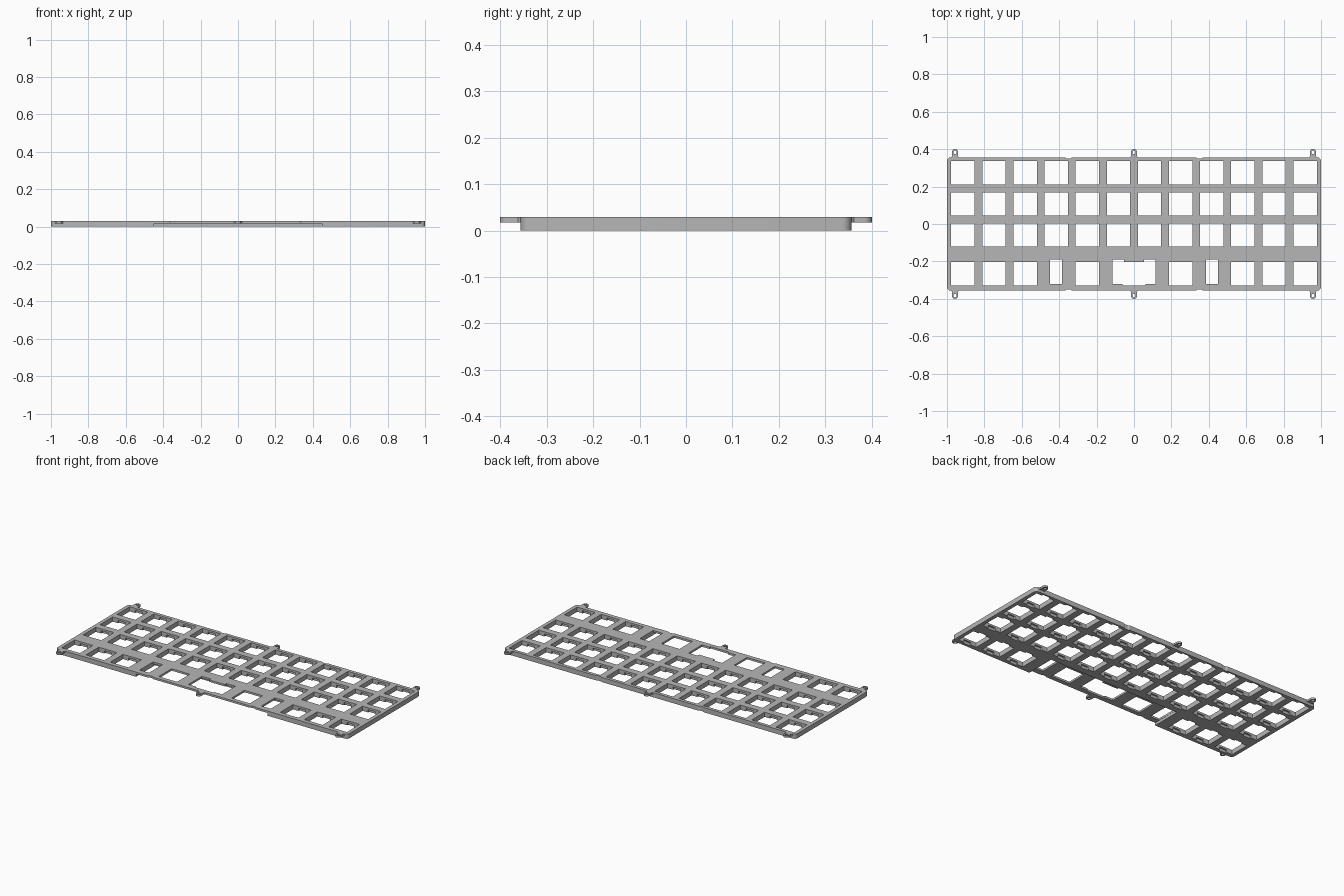
import bpy
import bmesh
import math

HALF_X, HALF_Y, TOP, LIP = 1.0, 0.356, 0.029, 0.017
PITCH, KEY = 0.1663, 0.125
ROWS = [0.273, 0.107, -0.059, -0.267]
COLUMNS = [(i - 5.5) * PITCH for i in range(12)]
STAB_COLUMNS = (3, 5, 6, 8)

cube = bpy.data.objects.get("Cube")
if cube:
    bpy.data.objects.remove(cube, do_unlink=True)

grey = bpy.data.materials.new("plate grey")
grey.use_nodes = True
grey.diffuse_color = (0.47, 0.47, 0.47, 1)
grey.node_tree.nodes["Principled BSDF"].inputs["Base Color"].default_value = grey.diffuse_color


def arc(cx, cy, r, start, end, steps):
    angles = [math.radians(start + (end - start) * i / steps) for i in range(steps + 1)]
    return [(cx + r * math.cos(a), cy + r * math.sin(a)) for a in angles]


def box(cx, cy, w, h):
    return [(cx - w / 2, cy - h / 2), (cx + w / 2, cy - h / 2),
            (cx + w / 2, cy + h / 2), (cx - w / 2, cy + h / 2)]


def prisms(name, outlines, z0, z1):
    """One object holding an upright prism for each outline."""
    bm = bmesh.new()
    for outline in outlines:
        face = bm.faces.new([bm.verts.new((x, y, z0)) for x, y in outline])
        ext = bmesh.ops.extrude_face_region(bm, geom=[face])
        moved = [v for v in ext["geom"] if isinstance(v, bmesh.types.BMVert)]
        bmesh.ops.translate(bm, verts=moved, vec=(0, 0, z1 - z0))
    bmesh.ops.recalc_face_normals(bm, faces=bm.faces)
    mesh = bpy.data.meshes.new(name)
    bm.to_mesh(mesh)
    bm.free()
    mesh.materials.append(grey)
    obj = bpy.data.objects.new(name, mesh)
    bpy.context.collection.objects.link(obj)
    return obj


def activate(obj):
    bpy.ops.object.select_all(action="DESELECT")
    obj.select_set(True)
    bpy.context.view_layer.objects.active = obj


def cut(obj, cutter):
    """Subtract the cutter, then discard it."""
    cutter.hide_render = True
    activate(obj)
    mod = obj.modifiers.new("cut", "BOOLEAN")
    mod.operation, mod.solver, mod.object = "DIFFERENCE", "EXACT", cutter
    bpy.ops.object.modifier_apply(modifier=mod.name)
    bpy.data.objects.remove(cutter, do_unlink=True)


def notch(x, side):
    """Shallow dent in a long edge, listed in increasing x."""
    y = side * HALF_Y
    d = side * 0.006
    return [(x - 0.02, y), (x - 0.01, y - d), (x + 0.01, y - d), (x + 0.02, y)]


# Plate outline with rounded corners and edge dents
r = 0.02
ix, iy = HALF_X - r, HALF_Y - r
outline = (arc(-ix, -iy, r, 180, 270, 6)
           + notch(-0.35, -1) + notch(0.35, -1)
           + arc(ix, -iy, r, 270, 360, 6)
           + arc(ix, iy, r, 0, 90, 6)
           + notch(0.35, 1)[::-1] + notch(-0.35, 1)[::-1]
           + arc(-ix, iy, r, 90, 180, 6))
plate = prisms("switch_plate", [outline], 0, TOP)

# Underside: clip pockets behind each key, and the relief under the long key
pockets = []
for row, y in enumerate(ROWS):
    for col, x in enumerate(COLUMNS):
        if row < 3 or col < 3 or col > 8:
            pockets.append(box(x, y, 0.05, KEY + 0.02))
pockets.append(box(0, -0.285, 0.9, 0.23))
cut(plate, prisms("underside_cutter", pockets, -0.1, LIP))

# Key openings
holes = []
for row, y in enumerate(ROWS):
    for col, x in enumerate(COLUMNS):
        if row < 3 or col not in STAB_COLUMNS:
            holes.append(box(x, y, KEY, KEY))

# Stabiliser slots and the wide centre opening
k, wing, y = KEY / 2, 0.115, ROWS[3]
slot_y, slot_h = y + 0.012, 0.132
low, high = slot_y - slot_h / 2, slot_y + slot_h / 2
for x in (-0.417, 0.417):
    holes.append(box(x, slot_y, 0.064, slot_h))
half = [(k, y - k), (k, low), (wing, low), (wing, high), (0.053, high), (0.053, y + k)]
holes.append(half + [(-px, py) for px, py in reversed(half)])
cut(plate, prisms("key_cutter", holes, -0.1, 0.1))

# Mounting tabs along the front and back edges
parts = [plate]
for side, edge in ((-1, "front"), (1, "back")):
    for x, place in ((-0.957, "right"), (0, "middle"), (0.957, "left")):
        centre_y, rad = 0.383, 0.017
        shape = ([(x + 0.022, HALF_Y), (x + rad, HALF_Y + 0.006)]
                 + arc(x, centre_y, rad, 0, 180, 16)
                 + [(x - rad, HALF_Y + 0.006), (x - 0.022, HALF_Y)])
        tab = prisms(f"{edge}_{place}_tab", [[(px, side * py) for px, py in shape]], LIP, TOP)
        drill = arc(x, side * centre_y, 0.009, 0, 345, 23)
        cut(tab, prisms("drill_cutter", [drill], -0.1, 0.1))
        parts.append(tab)

for part in parts:
    activate(part)
    bpy.ops.object.shade_smooth_by_angle(angle=math.radians(30))
